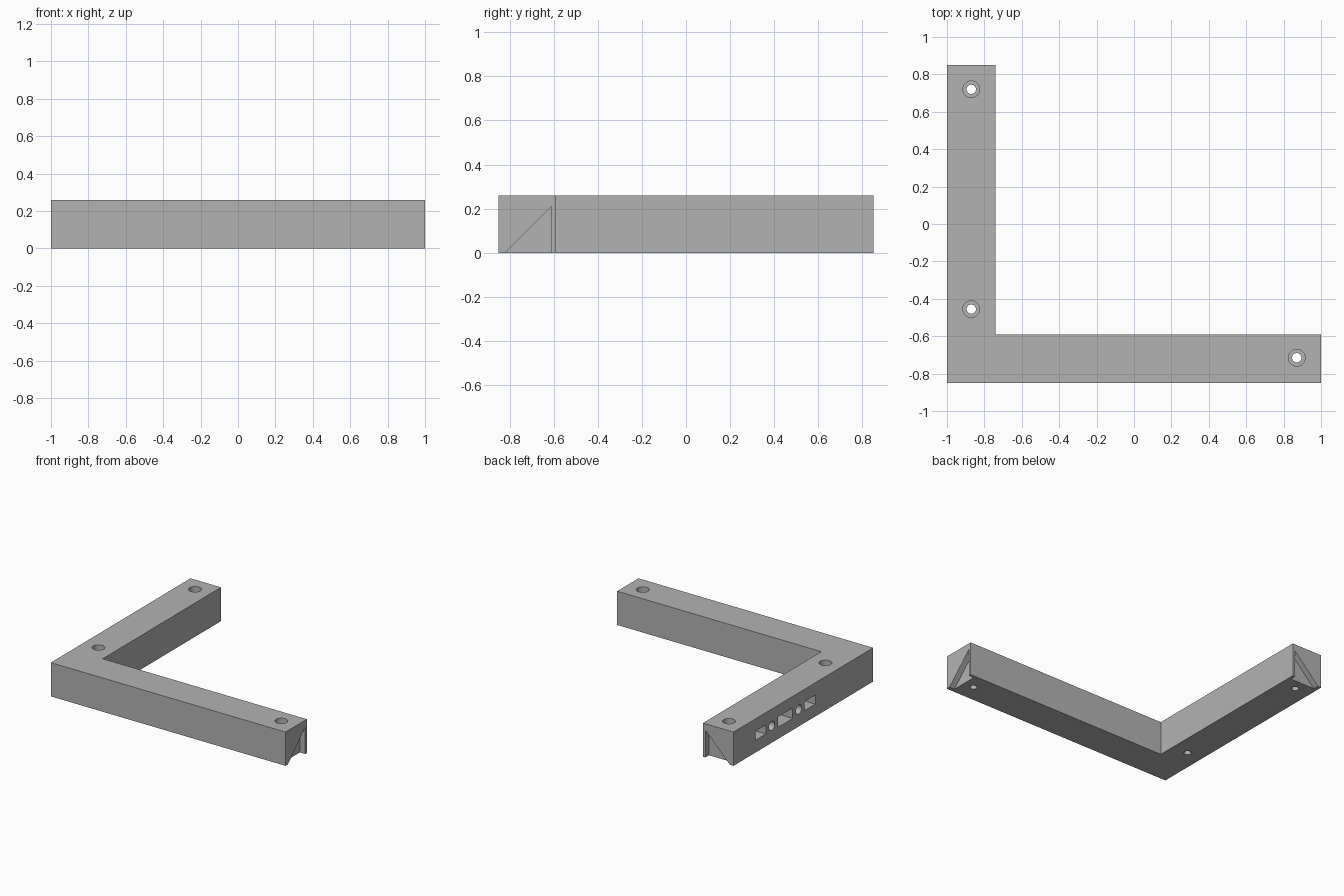
import bpy
import bmesh
from math import cos, sin, tau
from mathutils import Vector

default = bpy.data.objects.get("Cube")
if default:
    bpy.data.objects.remove(default, do_unlink=True)

X, Y, H, W = 1.0, 0.85, 0.26, 0.26   # half sizes, height, arm width

grey = bpy.data.materials.new("mid grey")
grey.use_nodes = True
grey.diffuse_color = (0.45, 0.45, 0.45, 1)
grey.node_tree.nodes["Principled BSDF"].inputs["Base Color"].default_value = (0.45, 0.45, 0.45, 1)


def prism(name, outline, push):
    """Solid made by pushing a flat 3D outline along a vector."""
    bm = bmesh.new()
    face = bm.faces.new([bm.verts.new(p) for p in outline])
    new = bmesh.ops.extrude_face_region(bm, geom=[face])["geom"]
    moved = [g for g in new if isinstance(g, bmesh.types.BMVert)]
    bmesh.ops.translate(bm, verts=moved, vec=Vector(push))
    bmesh.ops.recalc_face_normals(bm, faces=bm.faces)
    mesh = bpy.data.meshes.new(name)
    bm.to_mesh(mesh)
    bm.free()
    mesh.materials.append(grey)
    obj = bpy.data.objects.new(name, mesh)
    bpy.context.collection.objects.link(obj)
    return obj


def circle(r, n=32):
    return [(r * cos(tau * i / n), r * sin(tau * i / n)) for i in range(n)]


# L-shaped body
ix, iy = -X + W, -Y + W
body = prism("corner_frame", [(-X, -Y, 0), (X, -Y, 0), (X, iy, 0),
                              (ix, iy, 0), (ix, Y, 0), (-X, Y, 0)], (0, 0, H))
cutters = []

# Screw holes with wide counterbores
for x, y in [(-0.87, 0.72), (-0.87, -0.455), (0.87, -0.715)]:
    for r, z in [(0.025, -0.1), (0.045, 0.12)]:
        cutters.append(prism("screw_cutter", [(x + a, y + b, z) for a, b in circle(r)], (0, 0, 0.5)))

# Shallow triangular pockets at the two arm ends, open underneath
depth, over = 0.045, 0.1
tri = [(0.03 - over, -over), (0.24, -over), (0.24, 0.21)]
cutters.append(prism("end_cutter", [(X - depth, -Y + a, z) for a, z in tri], (0.2, 0, 0)))
cutters.append(prism("end_cutter", [(-X + a, Y - depth, z) for a, z in tri], (0, 0.2, 0)))

# Row of blind sockets in the outer side: three rectangular, two round
mid_y, mid_z, sink = 0.22, 0.13, 0.13


def socket(offset, shape):
    outline = [(-X - over, mid_y + offset + a, mid_z + b) for a, b in shape]
    cutters.append(prism("socket_cutter", outline, (over + sink, 0, 0)))


def rectangle(w, h):
    return [(-w / 2, -h / 2), (w / 2, -h / 2), (w / 2, h / 2), (-w / 2, h / 2)]


socket(0, rectangle(0.18, 0.08))
for side in (-1, 1):
    socket(side * 0.3, rectangle(0.13, 0.07))
    socket(side * 0.165, circle(0.035))

# Cut everything and remove the cutters
bpy.context.view_layer.objects.active = body
body.select_set(True)
for cutter in cutters:
    cutter.hide_render = True
    mod = body.modifiers.new("cut", "BOOLEAN")
    mod.operation = "DIFFERENCE"
    mod.solver = "EXACT"
    mod.object = cutter
    bpy.ops.object.modifier_apply(modifier=mod.name)
    bpy.data.objects.remove(cutter, do_unlink=True)

bpy.ops.object.shade_smooth_by_angle()
